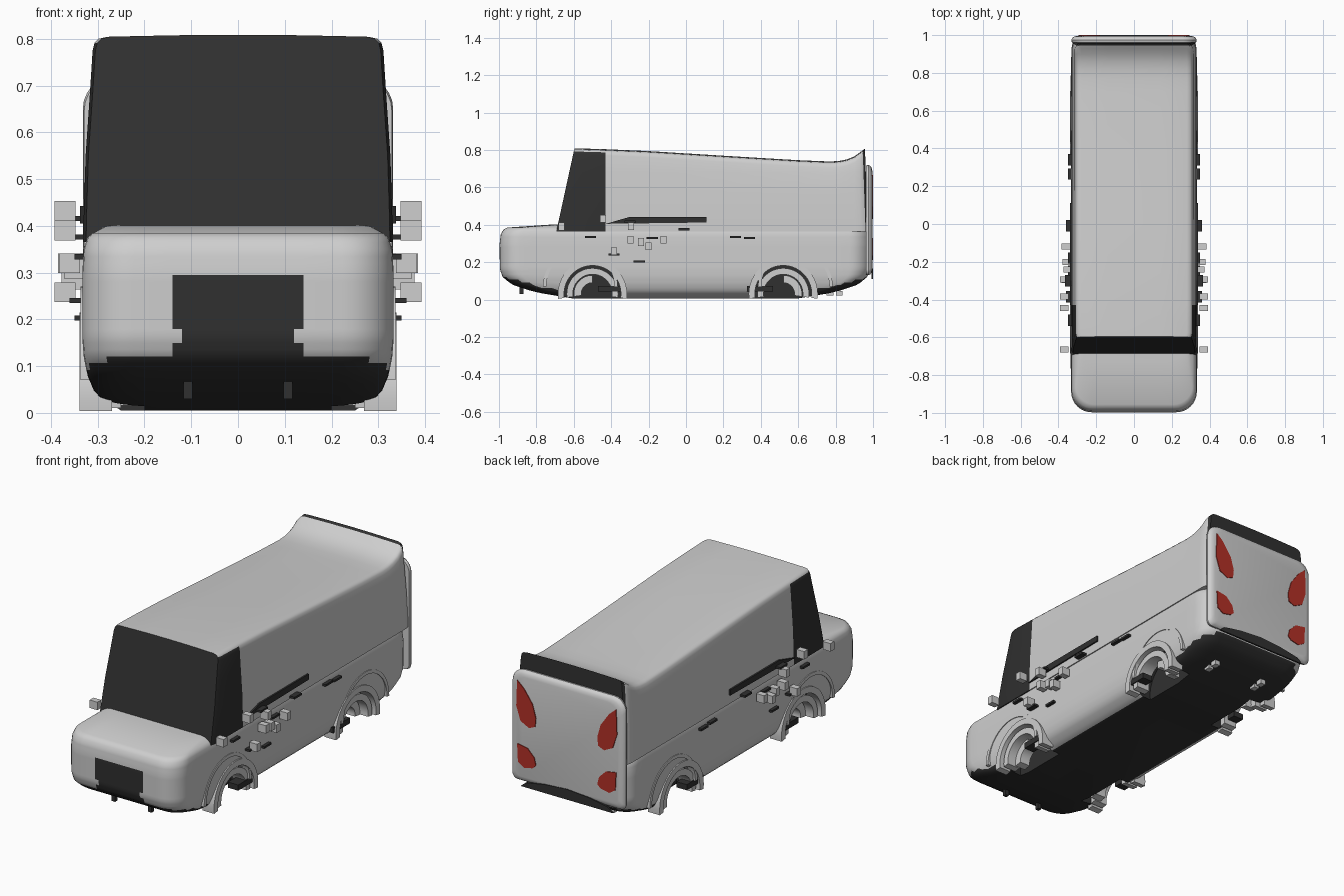
import bpy, bmesh, math
from mathutils import Vector, Matrix

cube = bpy.data.objects.get("Cube")
if cube:
    bpy.data.objects.remove(cube, do_unlink=True)


def material(name, rgb):
    m = bpy.data.materials.new(name)
    m.use_nodes = True
    m.diffuse_color = (*rgb, 1)
    m.node_tree.nodes["Principled BSDF"].inputs["Base Color"].default_value = (*rgb, 1)
    return m


MATS = [material("light_grey_paint", (0.62, 0.62, 0.62)),
        material("black_trim", (0.03, 0.03, 0.03)),
        material("red_lamp", (0.45, 0.03, 0.02))]
LIGHT, DARK, RED = range(3)


def finish(name, bm, rule=LIGHT, smooth=True):
    """Turn a bmesh into an object; rule is a slot or a function of a face."""
    bmesh.ops.recalc_face_normals(bm, faces=bm.faces)
    bm.normal_update()
    for f in bm.faces:
        f.material_index = rule(f) if callable(rule) else rule
    me = bpy.data.meshes.new(name)
    bm.to_mesh(me)
    bm.free()
    for m in MATS:
        me.materials.append(m)
    ob = bpy.data.objects.new(name, me)
    bpy.context.collection.objects.link(ob)
    if smooth:
        shade(ob)
    return ob


def shade(ob):
    bpy.ops.object.select_all(action='DESELECT')
    ob.select_set(True)
    bpy.context.view_layer.objects.active = ob
    bpy.ops.object.shade_smooth_by_angle(angle=math.radians(35))


def loft(bm, rings):
    rows = [[bm.verts.new(p) for p in r] for r in rings]
    n = len(rows[0])
    for a, b in zip(rows, rows[1:]):
        for i in range(n):
            j = (i + 1) % n
            bm.faces.new((a[i], a[j], b[j], b[i]))
    bm.faces.new(rows[0])
    bm.faces.new(rows[-1])


def box(bm, centre, size):
    bmesh.ops.create_cube(bm, size=1, matrix=Matrix.Translation(centre) @ Matrix.Diagonal((*size, 1)))


def interp(table, v):
    """Piecewise linear lookup returning the remaining columns."""
    for a, b in zip(table, table[1:]):
        if v <= b[0]:
            k = max(0, (v - a[0]) / (b[0] - a[0]))
            return [p + (q - p) * k for p, q in zip(a[1:], b[1:])]
    return list(table[-1][1:])


def smoothed(table, v, h):
    return sum(interp(table, v + d * h)[0] for d in (-1, 0, 1)) / 3


# Lower body: stacked rounded rectangles (height, half width, half length)
LEVELS = [(0.005, 0.25, 0.6), (0.04, 0.305, 0.81), (0.08, 0.322, 0.93), (0.12, 0.33, 0.98),
          (0.16, 0.333, 0.995), (0.3, 0.333, 0.997), (0.35, 0.33, 0.99), (0.375, 0.322, 0.975)]


def plan_ring(z, w, l):
    r = w * 0.33
    front = [(x, -l) for x in (-0.14, -0.12, -0.06, 0, 0.06, 0.12, 0.14)]
    arc = [(w - r + r * math.sin(a), -l + r - r * math.cos(a))
           for a in (i * math.pi / 16 for i in range(9))]
    side = [(w, (l - r) * (i / 14 - 1)) for i in range(1, 14)]
    half = arc + side + [(w, 0)]
    right = half + [(x, -y) for x, y in reversed(half[:-1])]
    ring = front + right + [(-x, -y) for x, y in front] + [(-x, -y) for x, y in right]
    return [Vector((x, y if y < 0 else y * 0.988, z)) for x, y in ring]


def body_rule(f):
    c = f.calc_center_median()
    if f.normal.z < -0.9 or c.z < 0.03 + 0.24 * (abs(c.y) - 0.6):
        return DARK
    half = 0.12 if 0.15 < c.z < 0.18 else 0.14
    return DARK if c.y < -0.9 and abs(c.x) < half and c.z < 0.295 else LIGHT


heights = [0.005 + i * 0.0145 for i in range(21)] + [0.32, 0.335, 0.35, 0.365, 0.375]
rings = [plan_ring(z, *interp(LEVELS, z)) for z in heights]
rings += [plan_ring(0.385, 0.31, 0.955), plan_ring(0.401, 0.28, 0.72)]
bm = bmesh.new()
loft(bm, rings)
body = finish("lower_body", bm, body_rule, False)

# Wheel wells
bm = bmesh.new()
for s in (-1, 1):
    for y in (-0.5, 0.52):
        bmesh.ops.create_cone(bm, cap_ends=True, segments=48, radius1=0.155, radius2=0.155, depth=0.2,
                              matrix=Matrix.Translation((s * 0.3, y, 0.035)) @ Matrix.Rotation(math.pi / 2, 4, 'Y'))
cutter = finish("well_cutter", bm, DARK, False)
cutter.hide_render = True
mod = body.modifiers.new("wells", 'BOOLEAN')
mod.operation, mod.solver, mod.object = 'DIFFERENCE', 'EXACT', cutter
bpy.context.view_layer.update()
body.data = bpy.data.meshes.new_from_object(body.evaluated_get(bpy.context.evaluated_depsgraph_get()))
body.modifiers.clear()
bpy.data.objects.remove(cutter, do_unlink=True)
shade(body)


# Arched fender lips and wheel rims
def arch(bm, s, y, z, r0, r1, x0, x1, a0=0, a1=180):
    rows = []
    for i in range(25):
        a = math.radians(a0 + (a1 - a0) * i / 24)
        rows.append([Vector((s * x, y + r * math.cos(a), max(0.004, z + r * math.sin(a))))
                     for x, r in ((x0, r0), (x1, r0), (x1, r1), (x0, r1))])
    loft(bm, rows)


lips, rims = bmesh.new(), bmesh.new()
for s in (-1, 1):
    for y, d in ((-0.5, -1), (0.52, 1)):
        arch(lips, s, y + d * 0.065, 0.07, 0.182, 0.2, 0.3, 0.337)
        arch(lips, s, y, 0.03, 0.152, 0.185, 0.27, 0.339, -8, 188)
        arch(rims, s, y, 0.03, 0.105, 0.138, 0.25, 0.325, -8, 188)
        arch(rims, s, y, 0.03, 0.06, 0.1, 0.22, 0.28, 90 if d < 0 else -8, 188 if d < 0 else 90)
finish("fender_lips", lips)
finish("wheel_rims", rims)

# Cabin: cross-sections along the length, leaning at the windscreen
ROOF = [(-0.6, 0.806), (-0.3, 0.797), (0.3, 0.76), (0.6, 0.742), (0.8, 0.734), (0.88, 0.748), (0.96, 0.806)]
STATIONS = [(-0.693, -0.597, 0.006), (-0.67, -0.575, 0), (-0.43, -0.43, 0)]
STATIONS += [(y, y, 0) for y in (-0.2, 0, 0.2, 0.4, 0.6, 0.7, 0.77, 0.82, 0.86, 0.9, 0.93)]
STATIONS += [(0.96, 0.945, 0.006), (0.972, 0.957, 0.015)]
bm = bmesh.new()
rings = []
for yb, yt, inset in STATIONS:
    top = smoothed(ROOF, yt, 0.03) if yt < 0.9 else interp(ROOF, yt)[0]
    half = [(0.331, 0.365), (0.33, 0.42), (0.326, 0.55), (0.317, 0.68), (0.311, top - 0.03),
            (0.307, top - 0.014), (0.298, top - 0.005), (0.28, top - 0.001), (0.14, top + 0.002)]
    pts = [(x - inset, z) for x, z in half]
    pts += [(0, top + 0.003)] + [(-x, z) for x, z in reversed(pts)]
    rings.append([Vector((x, yb + (yt - yb) * (z - 0.365) / (top - 0.365), z)) for x, z in pts])
loft(bm, rings)


def cabin_rule(f):
    y = f.calc_center_median().y
    return DARK if (y < -0.43 and f.normal.z < 0.7) or y > 0.95 else LIGHT


finish("cabin", bm, cabin_rule)


# Tailgate: rounded panel with softened rear edge
def gate_ring(y, inset):
    pts = []
    for cx, cz, r, start in ((1, 0.72, 0.07, 0), (-1, 0.72, 0.07, 90), (-1, 0.13, 0.03, 180), (1, 0.13, 0.03, 270)):
        up = 1 if cz > 0.5 else -1
        for i in range(7):
            a = math.radians(start + 15 * i)
            pts.append(Vector((cx * (0.332 - inset - r) + r * math.cos(a), y,
                               cz - up * (r + inset) + r * math.sin(a))))
    return pts


bm = bmesh.new()
loft(bm, [gate_ring(*v) for v in ((0.962, 0.003), (0.975, 0), (0.985, 0.005), (0.992, 0.014), (0.996, 0.03))])
finish("tailgate", bm)


# Thin plates: outlines pushed along one axis
def prism(bm, outline, a, b, place):
    loft(bm, [[Vector(place(d, u, v)) for u, v in outline] for d in (a, b)])


UPPER_LAMP = [(0.29, 0.665), (0.25, 0.63), (0.2, 0.56), (0.18, 0.49), (0.185, 0.445), (0.22, 0.43), (0.27, 0.455), (0.295, 0.53)]
LOWER_LAMP = [(0.29, 0.33), (0.23, 0.32), (0.19, 0.28), (0.18, 0.24), (0.2, 0.222), (0.25, 0.212), (0.285, 0.235)]
BELT = [(-0.43, 0.405), (-0.3, 0.442), (0.11, 0.442), (0.11, 0.412)]
HUMP = [(-0.27, 0.11), (-0.24, 0.135), (-0.13, 0.155), (0, 0.165), (0.13, 0.155), (0.24, 0.135), (0.27, 0.11)]
lamps, belts, hump = bmesh.new(), bmesh.new(), bmesh.new()
for s in (-1, 1):
    for shape in (UPPER_LAMP, LOWER_LAMP):
        prism(lamps, shape, 0.993, 1.0, lambda d, u, v: (s * u, d, v))
    prism(belts, BELT, 0.329, 0.338, lambda d, u, v: (s * d, u, v))
prism(hump, HUMP, 0.991, 0.9995, lambda d, u, v: (u, d, v))
finish("tail_lamps", lamps, RED, False)
finish("belt_strips", belts, DARK, False)
finish("rear_bumper_centre", hump, DARK, False)

# Small side details, mirrored: sensor blocks, handles, sill steps
BLOCKS = [(-0.665, 0.39, 0.37), (-0.445, 0.432, 0.37), (-0.385, 0.258, 0.37), (-0.295, 0.392, 0.37),
          (-0.297, 0.32, 0.36), (-0.24, 0.308, 0.35), (-0.2, 0.285, 0.355), (-0.12, 0.32, 0.362)]
HANDLES = [(-0.51, 0.334, 0.335), (-0.18, 0.33, 0.335), (-0.01, 0.376, 0.345), (0.265, 0.335, 0.335),
           (0.34, 0.33, 0.335), (-0.25, 0.203, 0.335), (-0.3, 0.416, 0.35), (-0.385, 0.24, 0.345)]
blocks, handles, steps, pegs = (bmesh.new() for _ in range(4))
for s in (-1, 1):
    for y, z, x in BLOCKS:
        box(blocks, (s * x, y, z), (0.045, 0.032, 0.042))
    for y, z, x in HANDLES:
        box(handles, (s * x, y, z), (0.03, 0.06, 0.011))
    for y in (-0.4, 0.395):
        box(steps, (s * 0.3, y, 0.058), (0.06, 0.14, 0.03))
    box(pegs, (s * 0.107, -0.88, 0.05), (0.02, 0.02, 0.04))
    for y in (0.77, 0.82):
        box(blocks, (s * 0.15, y, 0.033), (0.03, 0.035, 0.025))
finish("sensor_blocks", blocks, LIGHT, False)
finish("door_handles", handles, DARK, False)
finish("sill_steps", steps, DARK, False)
finish("front_pegs", pegs, DARK, False)
